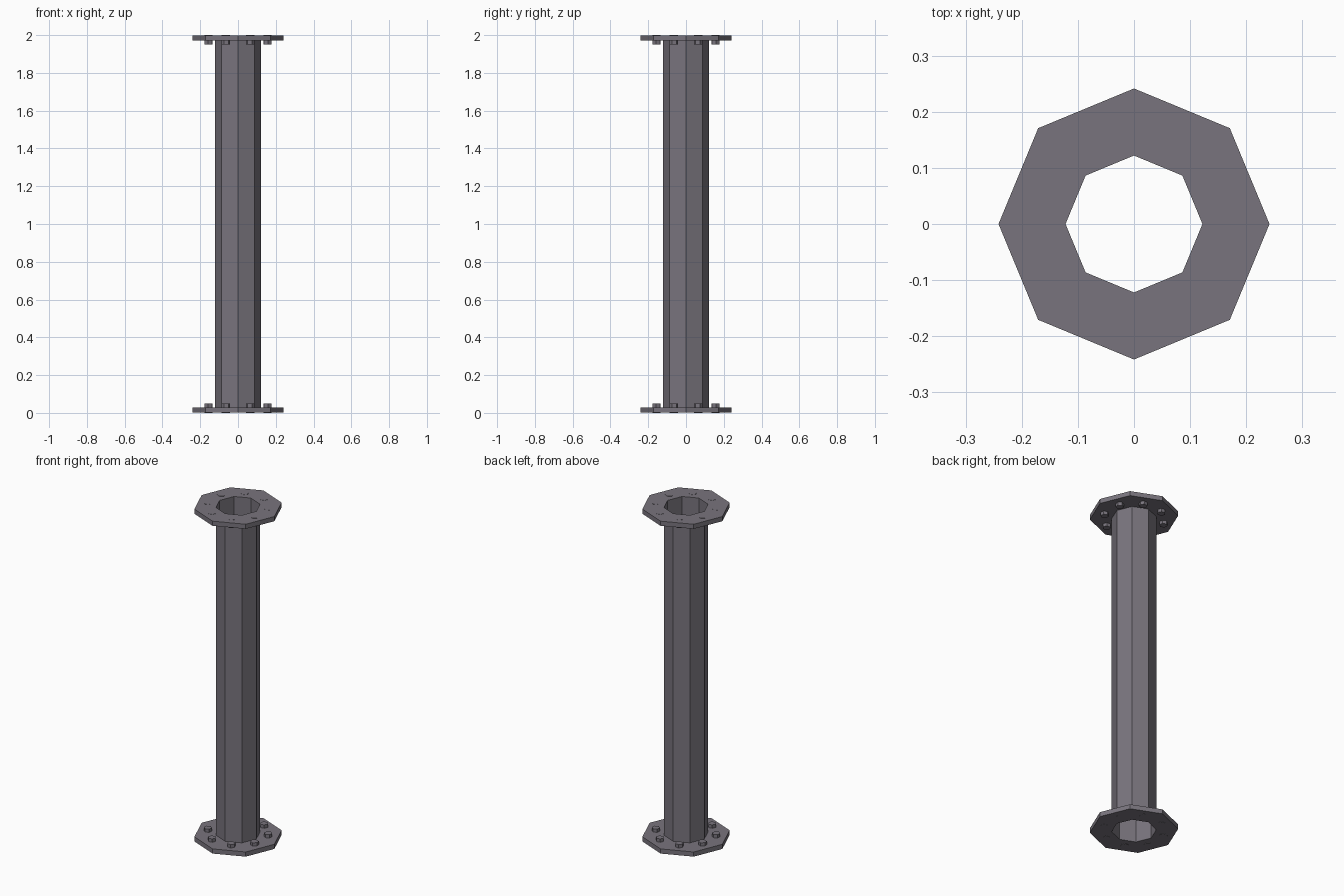
import bpy, bmesh
from math import pi, cos, sin

if "Cube" in bpy.data.objects:
    bpy.data.objects.remove(bpy.data.objects["Cube"])

HEIGHT, PIPE_R, FLANGE_R, BOLT_RING = 2.0, 0.122, 0.2415, 0.168

grey = bpy.data.materials.new("dark_metal")
grey.diffuse_color = (0.19, 0.175, 0.205, 1)
grey.use_nodes = True
grey.node_tree.nodes["Principled BSDF"].inputs["Base Color"].default_value = grey.diffuse_color


def ring(bm, r, z, n=8, cx=0.0, cy=0.0, turn=0.0):
    return [bm.verts.new((cx + r * cos(turn + 2 * pi * i / n),
                          cy + r * sin(turn + 2 * pi * i / n), z)) for i in range(n)]


def bridge(bm, a, b):
    n = len(a)
    for i in range(n):
        j = (i + 1) % n
        bm.faces.new((a[i], a[j], b[j], b[i]))


def finish(bm, name):
    mesh = bpy.data.meshes.new(name)
    bm.to_mesh(mesh)
    bm.free()
    mesh.materials.append(grey)
    obj = bpy.data.objects.new(name, mesh)
    bpy.context.collection.objects.link(obj)


# Open eight-sided pipe, a single thin wall
bm = bmesh.new()
bridge(bm, ring(bm, PIPE_R, 0.001), ring(bm, PIPE_R, HEIGHT - 0.001))
finish(bm, "pipe")


def add_end(name, z_of):
    # Flange plate: outer rim and two flat faces, closed inside by the pipe
    bm = bmesh.new()
    lo, hi = z_of(0.001), z_of(0.029)
    loops = [ring(bm, PIPE_R, lo), ring(bm, FLANGE_R, lo),
             ring(bm, FLANGE_R, hi), ring(bm, PIPE_R, hi)]
    for a, b in zip(loops, loops[1:]):
        bridge(bm, a, b)
    bmesh.ops.recalc_face_normals(bm, faces=bm.faces)
    if z_of(1) < z_of(0):
        pass
    top = max(bm.faces, key=lambda f: f.calc_center_median().z)
    if top.normal.z < 0:
        bmesh.ops.reverse_faces(bm, faces=bm.faces)
    finish(bm, name + "_flange")

    # Hexagonal bolts through the middle of each side
    bm = bmesh.new()
    for k in range(8):
        a = (k + 0.5) * pi / 4
        x, y = BOLT_RING * cos(a), BOLT_RING * sin(a)
        b0 = ring(bm, 0.023, z_of(0), 6, x, y, a)
        b1 = ring(bm, 0.023, z_of(0.049), 6, x, y, a)
        bridge(bm, b0, b1)
        bm.faces.new(b0)
        bm.faces.new(b1)
    bmesh.ops.recalc_face_normals(bm, faces=bm.faces)
    finish(bm, name + "_bolts")


add_end("bottom", lambda d: d)
add_end("top", lambda d: HEIGHT - d)
